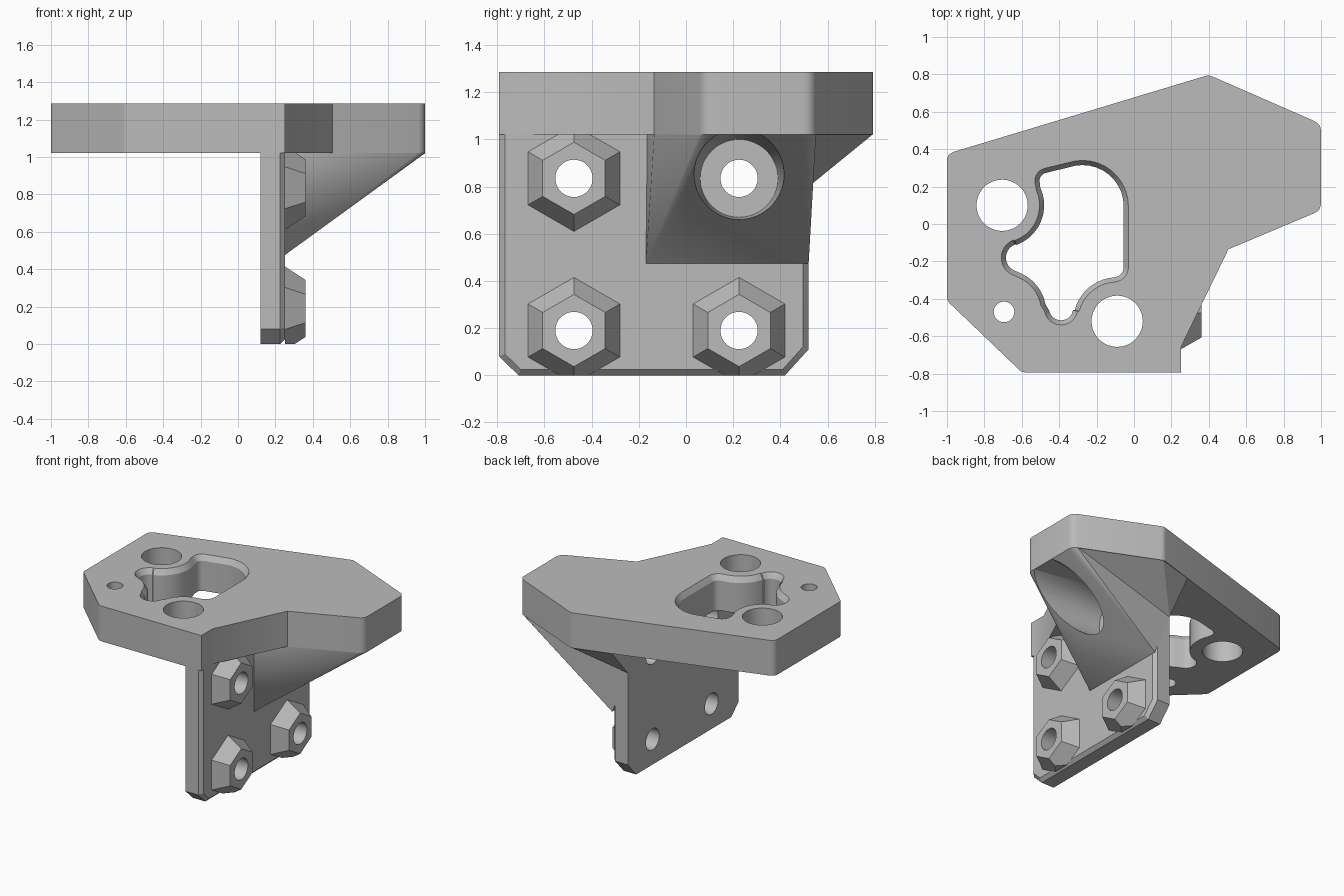
import bpy, bmesh
from math import sin, cos, radians, pi
from mathutils import Vector

if "Cube" in bpy.data.objects:
    bpy.data.objects.remove(bpy.data.objects["Cube"])

BASE, TOP = 1.02, 1.285      # deck underside and top
BACK, FACE = 0.12, 0.25      # mounting flange faces

grey = bpy.data.materials.new("plain_grey")
grey.use_nodes = True
grey.diffuse_color = (0.5, 0.5, 0.5, 1)
grey.node_tree.nodes["Principled BSDF"].inputs["Base Color"].default_value = grey.diffuse_color


def finish(name, bm):
    bmesh.ops.recalc_face_normals(bm, faces=bm.faces)
    mesh = bpy.data.meshes.new(name)
    bm.to_mesh(mesh)
    bm.free()
    mesh.materials.append(grey)
    obj = bpy.data.objects.new(name, mesh)
    bpy.context.collection.objects.link(obj)
    return obj


def loft(name, rings, floor=False):
    """Skin matching rings of points and cap both ends."""
    bm = bmesh.new()
    loops = [[bm.verts.new(p) for p in ring] for ring in rings]
    for a, b in zip(loops, loops[1:]):
        for i in range(len(a)):
            j = (i + 1) % len(a)
            bm.faces.new((a[i], a[j], b[j], b[i]))
    bm.faces.new(loops[0])
    bm.faces.new(loops[-1])
    if floor:  # trim whatever hangs below the ground
        bmesh.ops.bisect_plane(bm, geom=bm.verts[:] + bm.edges[:] + bm.faces[:],
                               plane_co=(0, 0, 0), plane_no=(0, 0, 1), clear_inner=True)
        bmesh.ops.holes_fill(bm, edges=bm.edges)
    return finish(name, bm)


def hull(name, points):
    bm = bmesh.new()
    for p in points:
        bm.verts.new(p)
    out = bmesh.ops.convex_hull(bm, input=bm.verts)
    bmesh.ops.delete(bm, geom=[v for v in bm.verts if not v.link_faces], context="VERTS")
    return finish(name, bm)


def arc(cx, cy, r, start, end, n=10):
    return [(cx + r * cos(radians(start + (end - start) * i / n)),
             cy + r * sin(radians(start + (end - start) * i / n))) for i in range(n + 1)]


def at_z(profile, z):
    return [(x, y, z) for x, y in profile]


def at_x(profile, x):
    return [(x, y, z) for y, z in profile]


def disc(cx, cy, r, n=48):
    return arc(cx, cy, r, 90, 90 + 360 * (n - 1) / n, n - 1)


def rounded(corners):
    """Polygon whose corners (x, y, radius) are eased by small curves."""
    pts = []
    for i, (x, y, r) in enumerate(corners):
        p = Vector((x, y))
        if not r:
            pts.append((x, y))
            continue
        a = p + (Vector(corners[i - 1][:2]) - p).normalized() * r
        b = p + (Vector(corners[(i + 1) % len(corners)][:2]) - p).normalized() * r
        for k in range(5):
            t = k / 4
            pts.append(tuple(a * (1 - t) ** 2 + p * 2 * t * (1 - t) + b * t * t))
    return pts


def cut(obj, cutters):
    for c in cutters:
        c.hide_render = True
        m = obj.modifiers.new("cut", "BOOLEAN")
        m.operation, m.solver, m.object = "DIFFERENCE", "EXACT", c
    deps = bpy.context.evaluated_depsgraph_get()
    deps.update()
    mesh = bpy.data.meshes.new_from_object(obj.evaluated_get(deps))
    obj.modifiers.clear()
    obj.data = mesh


# Deck outline
deck_profile = rounded([(-1, 0.375, 0.04), (-1, -0.41, 0.02), (-0.6, -0.793, 0.02),
                        (FACE, -0.793, 0), (FACE, -0.66, 0), (0.505, -0.135, 0),
                        (1, 0.073, 0.04), (1, 0.535, 0.04), (0.4, 0.797, 0.02)])
deck = loft("deck", [at_z(deck_profile, BASE), at_z(deck_profile, TOP)])


# Lobed opening that winds around the neighbouring holes
def opening(inset):
    lobes = [(-0.275, 0.095, 0.245, 0, 100, 1), (-0.46, 0.23, 0.07, 100, 200, 1),
             (-0.705, 0.1, 0.2, 25, -70, -1), (-0.61, -0.18, 0.1, 110, 240, 1),
             (-0.695, -0.47, 0.2, 65, 10, -1), (-0.39, -0.45, 0.09, 190, 350, 1),
             (-0.09, -0.52, 0.21, 165, 95, -1), (-0.11, -0.23, 0.08, -85, 0, 1)]
    pts = []
    for cx, cy, r, start, end, side in lobes:
        pts += arc(cx, cy, r - side * inset, start, end)
    return pts


deck_cutters = [loft("opening_cutter", [at_z(opening(0.025), BASE - 0.1),
                                        at_z(opening(0.025), TOP - 0.04),
                                        at_z(opening(0), TOP),
                                        at_z(opening(0), TOP + 0.1)])]
for x, y, r in [(-0.705, 0.1, 0.137), (-0.09, -0.52, 0.137), (-0.695, -0.47, 0.055)]:
    deck_cutters.append(loft("deck_hole_cutter", [at_z(disc(x, y, r), BASE - 0.1),
                                                  at_z(disc(x, y, r), TOP + 0.1)]))
cut(deck, deck_cutters)


# Upright mounting flange with chamfered lower corners and front edge
def flange_profile(e):
    s = e * 0.4
    return [(-0.793 + e, BASE + 0.05), (-0.793 + e, 0.08 + s), (-0.71 + s, e),
            (0.42 - s, e), (0.52 - e, 0.11 + s), (0.52 - e, BASE + 0.05)]


flange = loft("mounting_flange", [at_x(flange_profile(0), BACK),
                                  at_x(flange_profile(0), FACE - 0.025),
                                  at_x(flange_profile(0.025), FACE)])

# Bolt holes, hexagonal bosses and gusset
bolts = [(y, z) for y in (-0.475, 0.225) for z in (0.19, 0.835)]
bolt_cutters = [loft("bolt_cutter", [at_x(disc(y, z, 0.079), 0), at_x(disc(y, z, 0.079), 0.6)])
                for y, z in bolts]
cut(flange, bolt_cutters)

for (y, z), cutter in list(zip(bolts, bolt_cutters))[:3]:
    boss = loft("hex_boss", [at_x(disc(y, z, 0.225, 6), FACE),
                             at_x(disc(y, z, 0.153, 6), 0.36)], floor=True)
    cut(boss, [cutter])

wing = [(x, y, BASE) for x, y in deck_profile if x > 0.5 and y < 0.56]
shoulder = (BACK, 0.52, 0.8)
gusset = hull("gusset", wing + [(FACE - 0.05, -0.17, BASE), (FACE, -0.17, 0.475),
                                (FACE, 0.52, 0.475), shoulder, (BACK, 0.52, BASE)])
by, bz = bolts[3]
bore = loft("bore_cutter", [at_x(disc(by, bz, 0.165), 0.36), at_x(disc(by, bz, 0.215), 1.13)])
cut(gusset, [bore, bolt_cutters[3]])

# Rear web that carries the gusset out to the deck's far corner
web = hull("gusset_web", [shoulder, (BACK, 0.52, BASE), (BACK, 0.71, BASE),
                          (0.4, 0.79, BASE), (0.99, 0.53, BASE)])

# Remove helpers and keep crisp edges with smooth bores
for obj in list(bpy.data.objects):
    if "_cutter" in obj.name:
        bpy.data.objects.remove(obj)
parts = [o for o in bpy.context.collection.objects if o.type == "MESH" and grey.name in o.data.materials]
for obj in bpy.context.selected_objects:
    obj.select_set(False)
for obj in parts:
    obj.select_set(True)
bpy.context.view_layer.objects.active = parts[0]
bpy.ops.object.shade_smooth_by_angle(angle=pi / 6)
